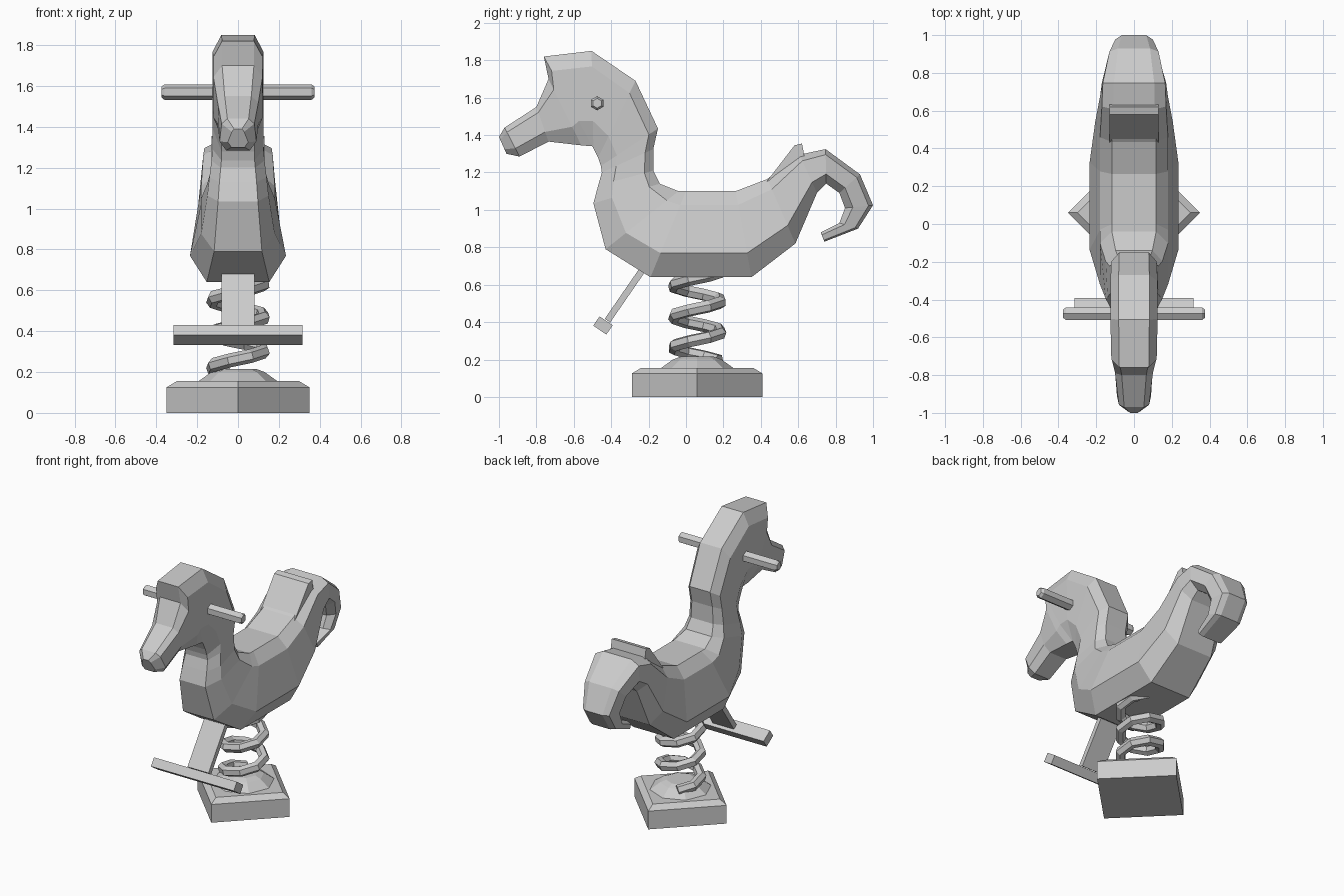
import bpy
import bmesh
import math
from mathutils import Vector, Matrix

if "Cube" in bpy.data.objects:
    bpy.data.objects.remove(bpy.data.objects["Cube"], do_unlink=True)

# Single grey finish
grey = bpy.data.materials.new("plain_grey")
grey.use_nodes = True
colour = (0.6, 0.6, 0.6, 1)
grey.diffuse_color = colour
grey.node_tree.nodes["Principled BSDF"].inputs["Base Color"].default_value = colour


def add_object(name, data):
    obj = bpy.data.objects.new(name, data)
    bpy.context.scene.collection.objects.link(obj)
    data.materials.append(grey)
    return obj


def loft(name, rings, matrix=None):
    """Skin a list of equal-length rings of points and cap both ends."""
    bm = bmesh.new()
    loops = [[bm.verts.new(p) for p in ring] for ring in rings]
    for lower, upper in zip(loops, loops[1:]):
        count = len(lower)
        for i in range(count):
            j = (i + 1) % count
            bm.faces.new((lower[i], lower[j], upper[j], upper[i]))
    bm.faces.new(loops[0])
    bm.faces.new(loops[-1])
    bmesh.ops.recalc_face_normals(bm, faces=bm.faces)
    if matrix:
        bm.transform(matrix)
    mesh = bpy.data.meshes.new(name)
    bm.to_mesh(mesh)
    bm.free()
    return add_object(name, mesh)


def turned(name, sides, steps, matrix):
    """Many-sided stack from (radius, height) steps."""
    angles = [math.tau * i / sides for i in range(sides)]
    rings = [[(r * math.cos(a), r * math.sin(a), z) for a in angles] for r, z in steps]
    return loft(name, rings, matrix)


def section(top_y, top_z, low_y, low_z, upper_width, lower_width):
    """Mirrored octagon slung between a top point and an underside point."""
    top, low = Vector((0, top_y, top_z)), Vector((0, low_y, low_z))
    half = [(0, 0.65 * upper_width), (0.16, upper_width),
            (0.72, lower_width), (1, 0.65 * lower_width)]
    left = [top.lerp(low, t) + Vector((w, 0, 0)) for t, w in half]
    right = [Vector((-p.x, p.y, p.z)) for p in reversed(left)]
    return left + right


def slanted_block(name, size, y, z, angle):
    """Box tilted about the x axis."""
    sx, sy, sz = (s / 2 for s in size)
    corners = [(-sx, -sy), (sx, -sy), (sx, sy), (-sx, sy)]
    rings = [[(cx, cy, h) for cx, cy in corners] for h in (-sz, sz)]
    place = Matrix.Translation((0, y, z)) @ Matrix.Rotation(angle, 4, "X")
    return loft(name, rings, place)


# Horse: top point, underside point, upper and lower half widths
head = [
    (-1.0, 1.39, -.96, 1.3, .03, .05),
    (-.97, 1.44, -.89, 1.285, .08, .09),
    (-.8, 1.55, -.735, 1.365, .1, .1),
    (-.735, 1.7, -.56, 1.345, .12, .12),
    (-.76, 1.82, -.5, 1.34, .12, .12),
    (-.505, 1.85, -.495, 1.33, .125, .125),
]
neck = [
    (-.27, 1.69, -.47, 1.28, .125, .125),
    (-.15, 1.435, -.455, 1.235, .12, .125),
    (-.175, 1.325, -.45, 1.2, .12, .13),
    (-.175, 1.21, -.47, 1.13, .13, .14),
    (-.14, 1.14, -.495, 1.035, .15, .15),
]
trunk = [
    (-.04, 1.1, -.43, .79, .18, .18),
    (0, 1.1, -.19, .64, .18, .235),
    (.265, 1.1, .35, .64, .18, .235),
    (.435, 1.165, .585, .82, .18, .205),
    (.607, 1.295, .7, 1.09, .17, .18),
]
tail = [
    (.746, 1.325, .75, 1.14, .165, .17),
    (.93, 1.19, .82, 1.09, .13, .14),
    (1, 1.025, .85, 1.01, .1, .12),
    (.92, .9, .82, .93, .1, .11),
    (.74, .83, .72, .88, .09, .09),
]
loft("horse_body", [section(*s) for s in head + neck + trunk + tail])

# Raised seat back
wedge = [(.43, 1.15), (.58, 1.345), (.62, 1.355), (.64, 1.25)]
loft("seat_back", [[(x, y, z) for y, z in wedge] for x in (-.13, .13)])

# Handlebar through the head
sideways = Matrix.Translation((0, -.475, 1.57)) @ Matrix.Rotation(math.pi / 2, 4, "Y")
turned("handlebar", 6,
       [(.026, -.375), (.038, -.36), (.038, .36), (.026, .375)], sideways)

# Footrest: hanging strut and crossbar
tilt = -math.atan2(.2, .29)
slanted_block("footrest_strut", (.16, .035, .37), -.315, .56, tilt)
slanted_block("footrest_bar", (.63, .085, .06), -.444, .382, tilt)

# Ground block set cornerwise, with a mound for the spring
spring_y = .06
centre = Matrix.Translation((0, spring_y, 0))
turned("base_block", 4, [(.35, 0), (.35, .125), (.3, .155)], centre)
turned("spring_mount", 8, [(.2, .15), (.13, .2), (.09, .215)], centre)

# Coil spring
curve = bpy.data.curves.new("coil_spring", "CURVE")
curve.dimensions = "3D"
curve.bevel_depth = .034
curve.bevel_resolution = 1
curve.use_fill_caps = True
spline = curve.splines.new("POLY")
steps, start, pitch, radius = 23, .195, .165, .13
spline.points.add(steps)
for i, point in enumerate(spline.points):
    a = math.radians(117) + i * math.tau / 8
    z = start + i * pitch / 8
    point.co = (radius * math.cos(a), spring_y + radius * math.sin(a), z, 1)
spline.use_smooth = False
spring = add_object("coil_spring", curve)
bpy.context.view_layer.objects.active = spring
spring.select_set(True)
bpy.ops.object.convert(target="MESH")
